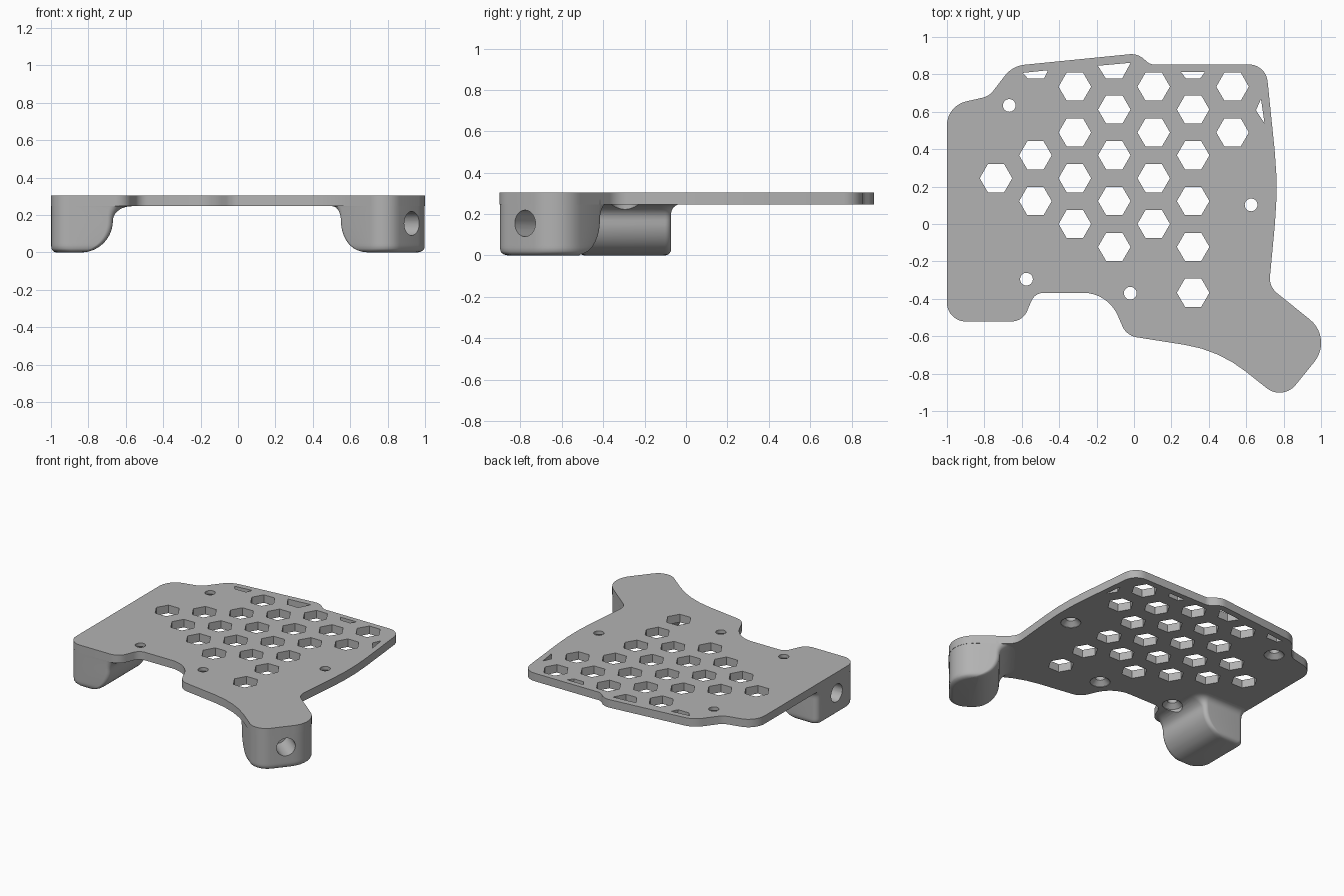
import bpy, bmesh, math
from mathutils import Vector

if "Cube" in bpy.data.objects:
    bpy.data.objects.remove(bpy.data.objects["Cube"])

TOP, UNDER = 0.305, 0.247
grey = bpy.data.materials.new("plain_grey")
grey.diffuse_color = (0.45, 0.45, 0.45, 1)
grey.use_nodes = True
grey.node_tree.nodes["Principled BSDF"].inputs["Base Color"].default_value = grey.diffuse_color


def rounded(corners, step=math.radians(9), count=None):
    """Polygon whose (x, y, radius) corners are replaced by arcs."""
    pts = []
    n = len(corners)
    for i, (x, y, r) in enumerate(corners):
        p = Vector((x, y))
        a = (Vector(corners[i - 1][:2]) - p).normalized()
        b = (Vector(corners[(i + 1) % n][:2]) - p).normalized()
        half = a.angle(b) / 2
        centre = p + (a + b).normalized() * (r / math.sin(half))
        start = p + a * (r / math.tan(half)) - centre
        sweep = start.angle_signed(p + b * (r / math.tan(half)) - centre)
        k = count or max(3, math.ceil(abs(sweep) / step))
        for j in range(k + 1):
            t = -sweep * j / k
            c, s = math.cos(t), math.sin(t)
            pts.append(centre + Vector((start.x * c - start.y * s, start.x * s + start.y * c)))
    return pts


def loft(bm, rings):
    """Closed solid through rings that all have the same point count."""
    loops = [[bm.verts.new(p) for p in ring] for ring in rings]
    n = len(loops[0])
    for lo, hi in zip(loops, loops[1:]):
        for i in range(n):
            bm.faces.new((lo[i], lo[(i + 1) % n], hi[(i + 1) % n], hi[i]))
    bm.faces.new(loops[0][::-1])
    bm.faces.new(loops[-1])


def prism(bm, pts, z0, z1):
    loft(bm, [[(p[0], p[1], z) for p in pts] for z in (z0, z1)])


def finish(name, bm):
    bmesh.ops.recalc_face_normals(bm, faces=bm.faces)
    me = bpy.data.meshes.new(name)
    bm.to_mesh(me)
    bm.free()
    me.materials.append(grey)
    ob = bpy.data.objects.new(name, me)
    bpy.context.collection.objects.link(ob)
    return ob


def cut(ob, cutter):
    mod = ob.modifiers.new("cut", 'BOOLEAN')
    mod.operation, mod.solver, mod.object = 'DIFFERENCE', 'EXACT', cutter
    cutter.hide_render = True
    cutter.hide_set(True)
    bpy.context.view_layer.objects.active = ob
    bpy.ops.object.modifier_apply(modifier=mod.name)


def circle(x, y, r, n=32):
    return [(x + r * math.cos(2 * math.pi * i / n), y + r * math.sin(2 * math.pi * i / n))
            for i in range(n)]


# plate with a free-form outline
outline = [(-1, -.521, .1), (-.595, -.521, .09), (-.53, -.368, .07), (-.14, -.368, .2),
           (-.04, -.597, .1), (.455, -.675, .7), (.795, -.946, .11), (1.066, -.612, .16),
           (.722, -.335, .1), (.772, .2, 2), (.705, .853, .1), (.085, .853, .06),
           (.02, .912, .1), (-.65, .845, .15), (-.775, .683, .1), (-1, .632, .13)]
bm = bmesh.new()
prism(bm, rounded(outline), UNDER, TOP)
plate = finish("plate", bm)

# honeycomb openings: column -> rows, in half-cell steps
DX, DY = .2108, .1224
columns = {-3.5: (2,), -2.5: (3, 1), -1.5: (6, 4, 2, 0), -.5: (5, 3, 1, -1),
           .5: (6, 4, 2, 0), 1.5: (5, 3, 1, -1, -3), 2.5: (6, 4)}
bm = bmesh.new()
for col, rows in columns.items():
    for row in rows:
        prism(bm, circle(col * DX, row * DY, .087, 6), 0, 1)
# openings trimmed by the plate border
for pts in ([(-.594, .808), (-.567, .777), (-.481, .777), (-.46, .822)],
            [(-.193, .846), (-.15, .777), (-.064, .777), (-.018, .862)],
            [(.25, .814), (.278, .777), (.353, .777), (.38, .814)],
            [(.679, .668), (.652, .608), (.698, .538)]):
    prism(bm, pts, 0, 1)
cut(plate, finish("honeycomb_cutter", bm))

# countersunk screw holes
bm = bmesh.new()
for x, y in ((-.667, .634), (.626, .102), (-.575, -.295), (-.02, -.37)):
    loft(bm, [[(px, py, z) for px, py in circle(x, y, r)]
              for z, r in ((.1, .066), (.25, .066), (.28, .034), (.5, .034))])
screw_cutter = finish("screw_cutter", bm)
cut(plate, screw_cutter)


def foot(name, origin, inward, half, radii, flare):
    """Block with rounded toe; profile runs along the inward direction."""
    o, d = Vector(origin), Vector(inward).normalized()
    n = Vector((-d.y, d.x))
    levels = [.03 * (1 - math.cos(math.pi / 2 * i / 5)) for i in range(5)]
    levels += [.17 * (1 - math.cos(math.pi / 2 * i / 14)) for i in range(6, 15)]
    levels += [.17 + .077 * math.sin(math.pi / 2 * i / 7) for i in range(1, 8)]
    levels = sorted(levels) + [.27]
    rings = []
    for z in levels:
        zz = min(z, UNDER)
        if zz <= .17:
            reach = .16 + math.sqrt(max(0, .17 ** 2 - (.17 - zz) ** 2))
        else:
            reach = .33 + .1 * (1 - math.sqrt(max(0, 1 - ((zz - .17) / .077) ** 2)))
        g = .03 - math.sqrt(max(0, .03 ** 2 - (.03 - zz) ** 2)) if zz < .03 else 0
        side = 0
        if flare and zz > UNDER - .045:
            side = .045 * (1 - math.sqrt(max(0, 1 - ((zz - UNDER + .045) / .045) ** 2)))
        inner = .03 + max(0, reach - .33) * .8
        lo, hi = -half + g, half - g
        if flare:
            hi += side
        ring = rounded([(g, lo, radii[0]), (reach, lo, inner),
                        (reach, hi, inner), (g, hi, radii[1])], count=8)
        rings.append([(*(o + d * p.x + n * p.y), z) for p in ring])
    bm = bmesh.new()
    loft(bm, rings)
    ob = finish(name, bm)
    # blind bore in the outer face
    bm = bmesh.new()
    loft(bm, [[(*(o + d * u + n * a), b) for a, b in circle(0, .155, .064)]
              for u in (-.1, .2)])
    cut(ob, finish(name + "_bore_cutter", bm))
    return ob


# mirror the local frame so that +v is the side away from the front
left = foot("left_foot", (-.999, -.296), (1, 0), .224, (.1, .04), True)
cut(left, screw_cutter)
right = foot("right_foot", (.929, -.778), (-.776, .63), .214, (.16, .11), False)

# smooth rounded surfaces, keep crisp edges
for ob in (plate, left, right):
    bpy.ops.object.select_all(action='DESELECT')
    ob.select_set(True)
    bpy.context.view_layer.objects.active = ob
    bpy.ops.object.shade_smooth_by_angle(angle=math.radians(30))
